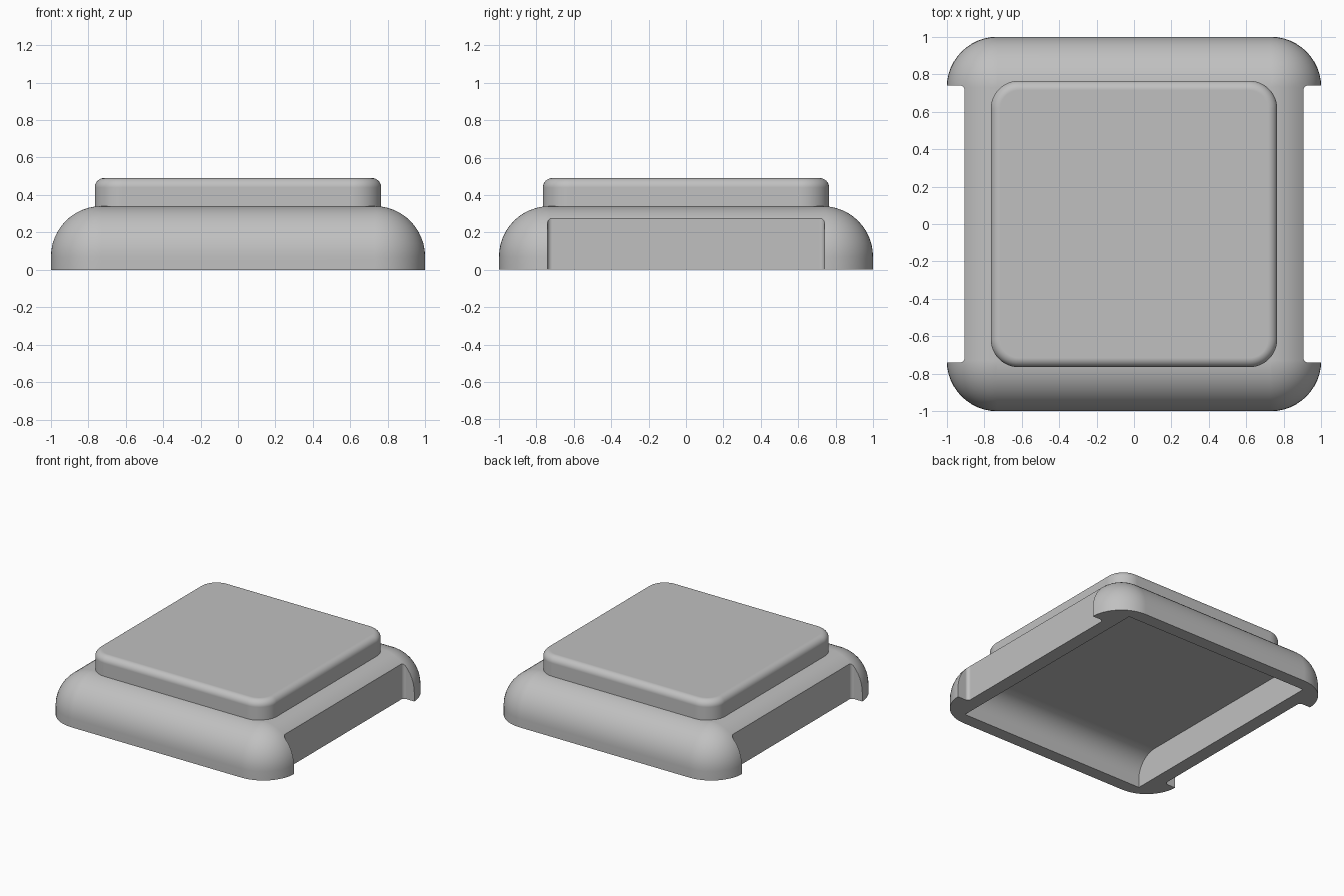
import bpy, bmesh, math

cube = bpy.data.objects.get("Cube")
if cube:
    bpy.data.objects.remove(cube, do_unlink=True)

STEPS = 12
GREY = 0.53

material = bpy.data.materials.new("plain grey")
material.use_nodes = True
material.diffuse_color = (GREY, GREY, GREY, 1)
material.node_tree.nodes["Principled BSDF"].inputs["Base Color"].default_value = (GREY, GREY, GREY, 1)


def arc(radius, start, end):
    """Points of a circular arc between two angles in degrees."""
    angles = [math.radians(start + (end - start) * i / STEPS) for i in range(STEPS + 1)]
    return [(radius * math.cos(a), radius * math.sin(a)) for a in angles]


def loft(name, loops):
    """Closed solid through matching loops of points, capped at both ends."""
    bm = bmesh.new()
    rings = [[bm.verts.new(p) for p in loop] for loop in loops]
    for low, high in zip(rings, rings[1:]):
        for i in range(len(low)):
            j = (i + 1) % len(low)
            bm.faces.new((low[i], low[j], high[j], high[i]))
    bm.faces.new(rings[0][::-1])
    bm.faces.new(rings[-1])
    bmesh.ops.remove_doubles(bm, verts=bm.verts, dist=0.0005)
    bmesh.ops.recalc_face_normals(bm, faces=bm.faces)
    mesh = bpy.data.meshes.new(name)
    bm.to_mesh(mesh)
    bm.free()
    mesh.materials.append(material)
    obj = bpy.data.objects.new(name, mesh)
    bpy.context.collection.objects.link(obj)
    return obj


def rounded_loop(core_x, core_y, radius, z, centre_x=0):
    """Rectangle with quarter-round corners, given by its corner centres."""
    points = []
    for quarter, (sx, sy) in enumerate([(1, 1), (-1, 1), (-1, -1), (1, -1)]):
        for dx, dy in arc(radius, quarter * 90, quarter * 90 + 90):
            points.append((centre_x + sx * core_x + dx, sy * core_y + dy, z))
    return points


def activate(obj):
    bpy.ops.object.select_all(action="DESELECT")
    obj.select_set(True)
    bpy.context.view_layer.objects.active = obj


def cut(obj, cutter):
    cutter.hide_render = True
    mod = obj.modifiers.new("cut", "BOOLEAN")
    mod.operation = "DIFFERENCE"
    mod.solver = "EXACT"
    mod.object = cutter
    activate(obj)
    bpy.ops.object.modifier_apply(modifier=mod.name)
    bpy.data.objects.remove(cutter, do_unlink=True)


def finish(obj):
    activate(obj)
    bpy.ops.object.shade_smooth_by_angle(angle=math.radians(30))
    mod = obj.modifiers.new("even shading", "WEIGHTED_NORMAL")
    mod.keep_sharp = True


# Domed base with round corners
CORE, ROUND, SKIRT = 0.73, 0.27, 0.07
profile = [(ROUND, 0)] + [(r, SKIRT + z) for r, z in arc(ROUND, 0, 90)]
base = loft("domed_base", [rounded_loop(CORE, CORE, r, z) for r, z in profile])

# Side grip notches with filleted inner corners
for side in (1, -1):
    cut(base, loft("notch_cutter", [
        rounded_loop(0.2, 0.715, 0.025, z, side * 1.13) for z in (-0.1, 0.6)]))

# Hollow underside: flat side walls, rounded front and back
INNER = 0.17
section = [(CORE + INNER, -0.1)]
section += [(CORE + y, SKIRT + z) for y, z in arc(INNER, 0, 90)]
section += [(-y, z) for y, z in reversed(section)]
cut(base, loft("cavity_cutter", [[(x, y, z) for y, z in section] for x in (-0.8, 0.8)]))
finish(base)

# Raised plate with a softened top edge
profile = [(0.15, 0.28)] + [(0.1 + r, 0.44 + z) for r, z in arc(0.05, 0, 90)]
plate = loft("raised_plate", [rounded_loop(0.615, 0.615, r, z) for r, z in profile])
finish(plate)
